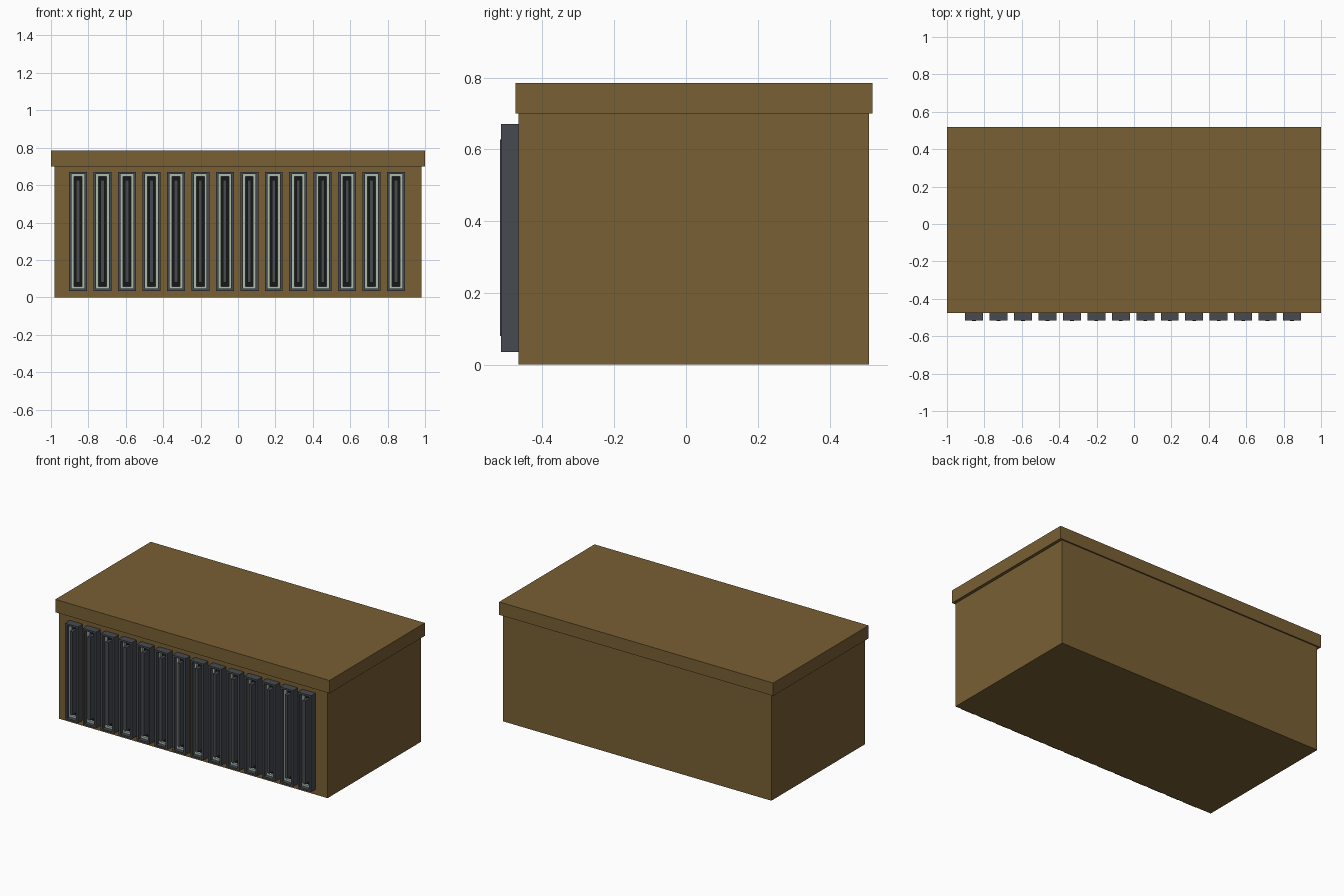
import bpy, bmesh

if "Cube" in bpy.data.objects:
    bpy.data.objects.remove(bpy.data.objects["Cube"])

def material(name, rgb):
    m = bpy.data.materials.new(name)
    m.diffuse_color = (*rgb, 1)
    m.use_nodes = True
    m.node_tree.nodes["Principled BSDF"].inputs["Base Color"].default_value = m.diffuse_color
    return m

brown = material("brown", (0.19, 0.115, 0.034))
slate = material("slate grey", (0.062, 0.068, 0.08))
pale = material("pale green grey", (0.42, 0.50, 0.42))
black = material("near black", (0.008, 0.009, 0.008))

def finish(name, bm, mat):
    me = bpy.data.meshes.new(name)
    bmesh.ops.recalc_face_normals(bm, faces=bm.faces)
    bm.to_mesh(me)
    bm.free()
    me.materials.append(mat)
    ob = bpy.data.objects.new(name, me)
    bpy.context.collection.objects.link(ob)

def box(name, x0, x1, y0, y1, z0, z1, mat):
    bm = bmesh.new()
    bmesh.ops.create_cube(bm, size=1)
    for v in bm.verts:
        v.co = (x1 if v.co.x > 0 else x0, y1 if v.co.y > 0 else y0, z1 if v.co.z > 0 else z0)
    finish(name, bm, mat)

def ring(name, cx, outer, inner, y0, y1, mat):
    """Rectangular frame; outer and inner are (half width, bottom, top)."""
    bm = bmesh.new()
    loops = []
    for (w, b, t), y in ((outer, y0), (inner, y0), (inner, y1), (outer, y1)):
        loops.append([bm.verts.new((cx + s * w, y, z)) for s, z in ((-1, b), (1, b), (1, t), (-1, t))])
    for i in range(4):
        a, c = loops[i], loops[(i + 1) % 4]
        for j in range(4):
            k = (j + 1) % 4
            bm.faces.new((a[j], a[k], c[k], c[j]))
    finish(name, bm, mat)

# Main block and overhanging lid
box("body", -0.98, 0.98, -0.466, 0.51, 0, 0.70, brown)
box("lid", -1, 1, -0.475, 0.519, 0.70, 0.785, brown)

# Row of tall narrow windows along the front
for i in range(14):
    cx = -0.855 + i * 1.70 / 13
    ring("window_frame", cx, (0.048, 0.035, 0.67), (0.034, 0.046, 0.658), -0.515, -0.465, slate)
    ring("window_trim", cx, (0.034, 0.046, 0.658), (0.021, 0.059, 0.645), -0.490, -0.465, pale)
    box("window_recess", cx - 0.021, cx + 0.021, -0.475, -0.465, 0.059, 0.645, black)
    box("window_bar", cx - 0.010, cx + 0.010, -0.518, -0.47, 0.08, 0.628, slate)
